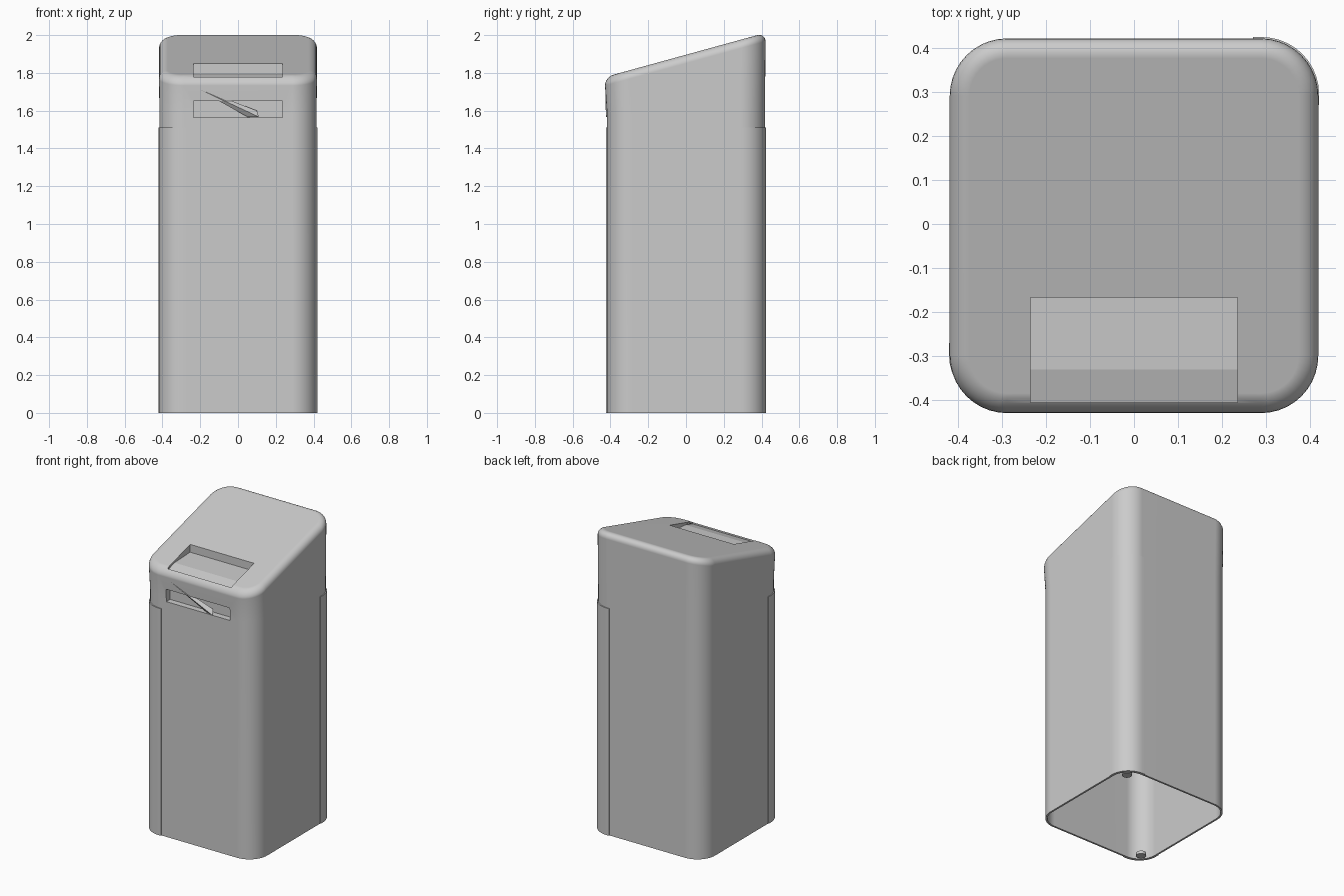
import bpy, bmesh, math

cube = bpy.data.objects.get("Cube")
if cube:
    bpy.data.objects.remove(cube, do_unlink=True)

HX, HY, R = 0.416, 0.418, 0.13      # half sizes and plan corner radius
EDGE = 0.045                        # rounding of the top rim
SLOT = 0.235                        # half width of both slots

grey = bpy.data.materials.new("grey_metal")
grey.use_nodes = True
grey.diffuse_color = (0.6, 0.6, 0.6, 1)
grey.node_tree.nodes["Principled BSDF"].inputs["Base Color"].default_value = (0.6, 0.6, 0.6, 1)


def finish(name, bm):
    bmesh.ops.recalc_face_normals(bm, faces=bm.faces)
    mesh = bpy.data.meshes.new(name)
    bm.to_mesh(mesh)
    bm.free()
    mesh.materials.append(grey)
    obj = bpy.data.objects.new(name, mesh)
    bpy.context.collection.objects.link(obj)
    return obj


def activate(obj):
    bpy.ops.object.select_all(action='DESELECT')
    obj.select_set(True)
    bpy.context.view_layer.objects.active = obj


def apply_mod(obj, kind, **settings):
    activate(obj)
    mod = obj.modifiers.new(kind.lower(), kind)
    for key, value in settings.items():
        setattr(mod, key, value)
    bpy.ops.object.modifier_apply(modifier=mod.name)


def smooth(obj):
    activate(obj)
    bpy.ops.object.shade_smooth_by_angle(angle=math.radians(35))
    obj.modifiers.new("weighted", 'WEIGHTED_NORMAL').keep_sharp = True


def arc(cx, cy, r, start, steps=10):
    return [(cx + r * math.cos(start + math.pi / 2 * k / steps),
             cy + r * math.sin(start + math.pi / 2 * k / steps)) for k in range(steps + 1)]


def rounded_loop(hx, hy, r):
    pts = []
    for q, (sx, sy) in enumerate([(1, 1), (-1, 1), (-1, -1), (1, -1)]):
        pts += arc(sx * (hx - r), sy * (hy - r), r, q * math.pi / 2)
    return pts


def roof(y):
    return 1.896 + 0.275 * y


def bridge(bm, a, b, closed=True):
    n = len(a)
    for k in range(n if closed else n - 1):
        bm.faces.new((a[k], a[(k + 1) % n], b[(k + 1) % n], b[k]))


def prism(name, profile, half, open_side=False):
    """Extrude a (y, z) profile along x; open_side leaves the closing face out."""
    bm = bmesh.new()
    a, b = [[bm.verts.new((x, y, z)) for y, z in profile] for x in (-half, half)]
    bridge(bm, a, b, closed=not open_side)
    bm.faces.new(a)
    bm.faces.new(b)
    return finish(name, bm)


# Hollow body with slanted top, slight front lip and open bottom
bm = bmesh.new()
rings = []
for z in (0, 1.58):
    rings.append([bm.verts.new((x, y, z)) for x, y in rounded_loop(HX, HY, R)])
for k in range(7):
    t = math.pi / 2 * k / 6
    inset, drop = EDGE * (1 - math.cos(t)), EDGE * (1 - math.sin(t))
    ring = []
    for x, y in rounded_loop(HX + 0.002 - inset, HY + 0.003 - inset, R - inset):
        y -= 0.008 * max(0, min(1, -y / 0.3))
        ring.append(bm.verts.new((x, y, roof(y) - drop)))
    rings.append(ring)
for low, high in zip(rings, rings[1:]):
    bridge(bm, low, high)
bm.faces.new(rings[-1])
body = finish("body", bm)
apply_mod(body, 'SOLIDIFY', thickness=0.012, offset=-1)

# Slots cut through the roof and the front
top_floor = [(-0.405, 1.768), (-0.33, 1.79), (-0.167, 1.798)]
front_box = [(-0.378, 1.65), (-0.378, 1.565)]
cutters = [prism("top_slot_cutter", top_floor + [(-0.167, 1.95), (-0.405, 1.95)], SLOT),
           prism("front_slot_cutter", front_box + [(-0.5, 1.565), (-0.5, 1.65)], SLOT)]
for cutter in cutters:
    cutter.hide_render = True
    apply_mod(body, 'BOOLEAN', operation='DIFFERENCE', solver='EXACT', object=cutter)
    bpy.data.objects.remove(cutter, do_unlink=True)
smooth(body)

# Recessed trays behind the slots
prism("top_slot_tray", top_floor + [(-0.167, 1.845)], SLOT + 0.001, True)
prism("front_slot_tray", [(-0.408, 1.651)] + front_box + [(-0.408, 1.564)], SLOT + 0.001, True)

# Thin slanting flap across the front slot
bm = bmesh.new()
flap = [bm.verts.new(p) for p in ((-0.26, -0.428, 1.74), (0.05, -0.405, 1.567),
                                  (0.11, -0.424, 1.567), (0.1, -0.405, 1.6))]
for trio in ((0, 1, 2), (0, 2, 3), (0, 3, 1), (1, 3, 2)):
    bm.faces.new([flap[i] for i in trio])
finish("front_slot_flap", bm)

# Corner hinge covers and their bottom pivots, on two opposite corners
for side, turn in (("back_left", 1), ("front_right", -1)):
    hx, hy = HX + 0.004, HY + 0.006
    plan = [(hx, 0.27)] + arc(hx - R, hy - R, R, 0) + [(0.27, hy)]
    bm = bmesh.new()
    low, high = [[bm.verts.new((turn * x, turn * y, z)) for x, y in plan] for z in (0, 1.51)]
    bridge(bm, low, high, closed=False)
    cover = finish(side + "_hinge_cover", bm)
    # make the sheet face outwards before thickening inwards
    face = cover.data.polygons[len(plan) // 2]
    if face.normal.x * turn < 0:
        cover.data.flip_normals()
    apply_mod(cover, 'SOLIDIFY', thickness=0.008, offset=-1)
    smooth(cover)

    bpy.ops.mesh.primitive_cylinder_add(vertices=20, radius=0.03, depth=0.02,
                                        location=(turn * 0.345, turn * 0.345, 0.01))
    pivot = bpy.context.object
    pivot.name = side + "_pivot"
    pivot.data.materials.append(grey)
    smooth(pivot)
